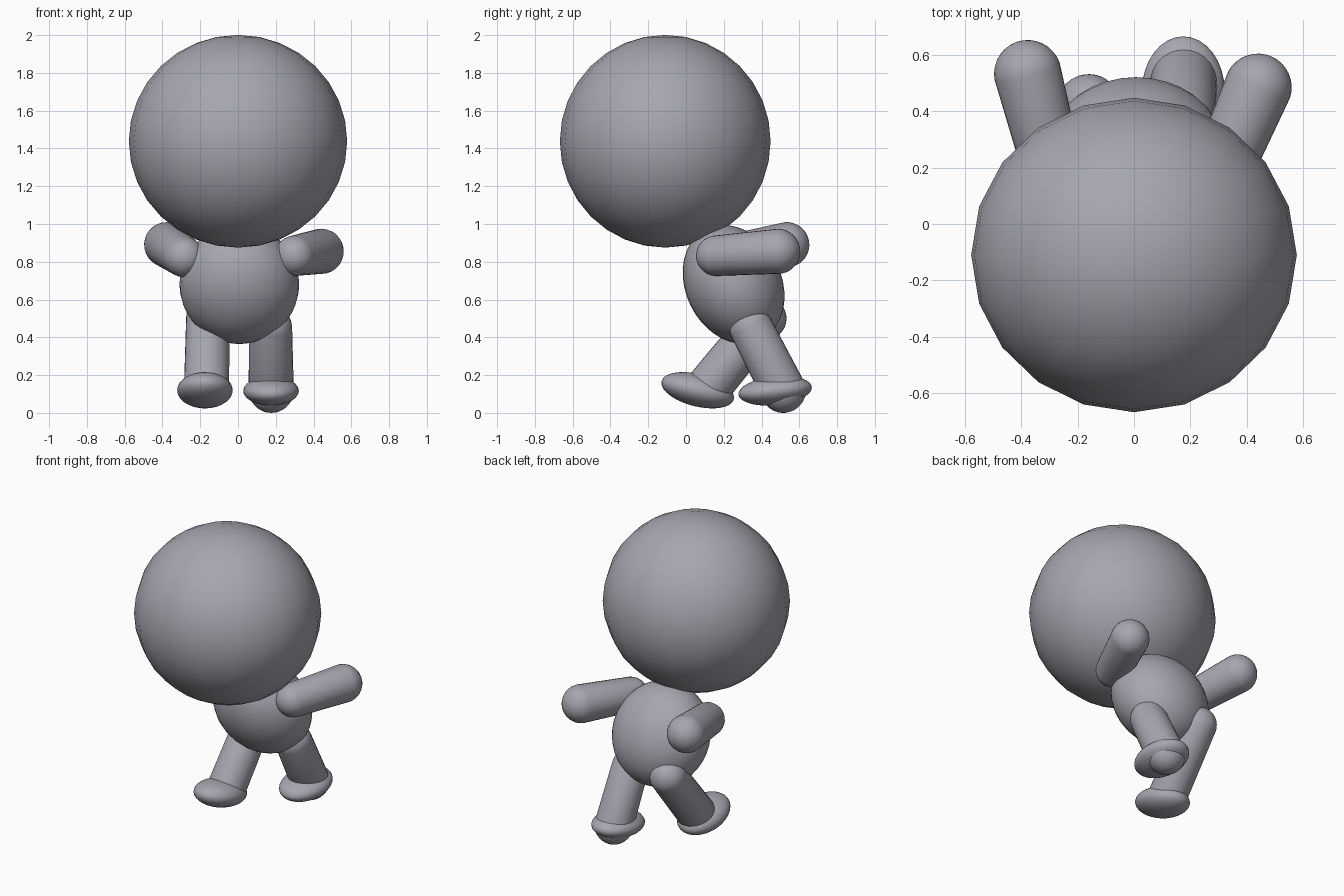
import bpy
import bmesh
from math import radians
from mathutils import Vector, Matrix

cube = bpy.data.objects.get("Cube")
if cube:
    bpy.data.objects.remove(cube, do_unlink=True)

# Single flat colour
GREY = (0.38, 0.38, 0.43, 1.0)
grey = bpy.data.materials.new("soft_grey")
grey.use_nodes = True
grey.diffuse_color = GREY
grey.node_tree.nodes["Principled BSDF"].inputs["Base Color"].default_value = GREY


def finish(name, bm, matrix):
    """Turn a bmesh into a smooth shaded, coloured object."""
    mesh = bpy.data.meshes.new(name)
    bm.to_mesh(mesh)
    bm.free()
    mesh.materials.append(grey)
    mesh.shade_smooth()
    obj = bpy.data.objects.new(name, mesh)
    obj.matrix_world = matrix
    bpy.context.collection.objects.link(obj)
    return obj


def ellipsoid(name, centre, radii, pitch=0, segments=32, rings=20):
    """Stretched sphere, pitched about the x axis."""
    bm = bmesh.new()
    bmesh.ops.create_uvsphere(bm, u_segments=segments, v_segments=rings, radius=1)
    bmesh.ops.scale(bm, vec=radii, verts=bm.verts)
    turn = Matrix.Rotation(radians(pitch), 4, 'X')
    return finish(name, bm, Matrix.Translation(centre) @ turn)


def capsule(name, start, end, r_start, r_end):
    """Round-ended tapered limb between two cap centres."""
    start, end = Vector(start), Vector(end)
    axis = end - start
    bm = bmesh.new()
    # An odd ring count leaves a middle band that stretches into the shaft
    bmesh.ops.create_uvsphere(bm, u_segments=28, v_segments=17, radius=1)
    for v in bm.verts:
        if v.co.z > 0:
            v.co = v.co * r_end + Vector((0, 0, axis.length))
        else:
            v.co *= r_start
    turn = axis.to_track_quat('Z', 'Y').to_matrix().to_4x4()
    return finish(name, bm, Matrix.Translation(start) @ turn)


# Head and forward-leaning body
ellipsoid("head", (0, -0.11, 1.438), (0.578, 0.558, 0.563), 0, 20, 16)
ellipsoid("body", (0.007, 0.252, 0.68), (0.317, 0.254, 0.328), 26)

# Arms swept backwards
capsule("left_arm", (0.30, 0.16, 0.832), (0.44, 0.485, 0.855), 0.107, 0.12)
capsule("right_arm", (-0.285, 0.18, 0.825), (-0.377, 0.533, 0.89), 0.107, 0.12)

# Legs in a running stride
capsule("left_leg", (0.172, 0.345, 0.45), (0.176, 0.515, 0.12), 0.115, 0.12)
capsule("right_leg", (-0.16, 0.417, 0.5), (-0.166, 0.135, 0.155), 0.115, 0.12)

# Flattened feet
ellipsoid("left_foot", (0.175, 0.472, 0.117), (0.147, 0.195, 0.076), 6)
ellipsoid("right_foot", (-0.175, 0.062, 0.12), (0.147, 0.197, 0.086), -14)
